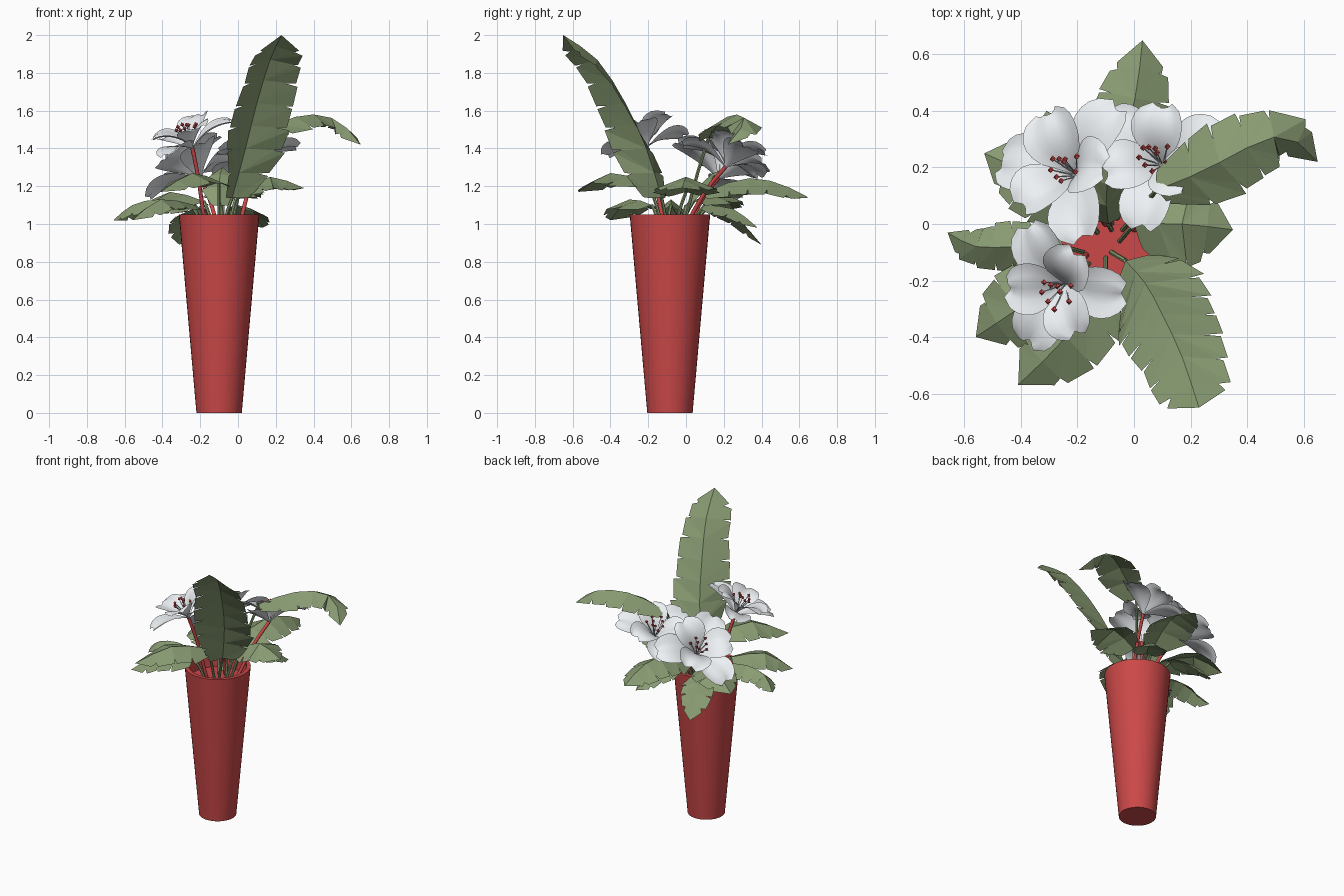
import bpy, math, random
from mathutils import Vector as V

if "Cube" in bpy.data.objects:
    bpy.data.objects.remove(bpy.data.objects["Cube"])

random.seed(4)


def material(name, rgb):
    m = bpy.data.materials.new(name)
    m.diffuse_color = (*rgb, 1)
    m.use_nodes = True
    m.node_tree.nodes["Principled BSDF"].inputs["Base Color"].default_value = m.diffuse_color
    return m


RED = material("red_glaze", (0.6, 0.065, 0.065))
GREEN = material("leaf_green", (0.25, 0.33, 0.17))
WHITE = material("petal_white", (0.85, 0.88, 0.91))


def mesh_object(name, verts, faces, mat, smooth=None):
    me = bpy.data.meshes.new(name)
    me.from_pydata([tuple(v) for v in verts], [], faces)
    me.materials.append(mat)
    ob = bpy.data.objects.new(name, me)
    bpy.context.collection.objects.link(ob)
    if smooth:
        bpy.ops.object.select_all(action='DESELECT')
        ob.select_set(True)
        bpy.context.view_layer.objects.active = ob
        bpy.ops.object.shade_smooth_by_angle(angle=math.radians(smooth))
    return ob


def curve_point(pts, t):
    """Catmull-Rom point, t in 0..1"""
    n = len(pts) - 1
    i = min(int(t * n), n - 1)
    u = t * n - i
    b, c = pts[i], pts[i + 1]
    a = pts[i - 1] if i > 0 else 2 * b - c
    d = pts[i + 2] if i + 2 <= n else 2 * c - b
    return 0.5 * (2 * b + (c - a) * u + (2 * a - 5 * b + 4 * c - d) * u ** 2
                  + (3 * b - a - 3 * c + d) * u ** 3)


def tube(verts, faces, pts, r, sides=6, rings=6):
    base = len(verts)
    for i in range(rings):
        t = i / (rings - 1)
        p = curve_point(pts, t)
        d = (curve_point(pts, min(t + .02, 1)) - curve_point(pts, max(t - .02, 0))).normalized()
        x = d.cross(V((0.3, 1, 0.1))).normalized()
        y = d.cross(x)
        for k in range(sides):
            a = k * math.tau / sides
            verts.append(p + r * (x * math.cos(a) + y * math.sin(a)))
    for i in range(rings - 1):
        for k in range(sides):
            q, s = base + i * sides, (k + 1) % sides
            faces.append((q + k, q + s, q + sides + s, q + sides + k))


# tapered pot with rim and inner floor
profile = [(0.12, 0), (0.213, 1.05), (0.187, 1.05), (0.18, 0.96)]
N = 40
verts = [(-0.1 + r * math.cos(k * math.tau / N), -0.085 + r * math.sin(k * math.tau / N), z)
         for r, z in profile for k in range(N)]
faces = [(i * N + k, i * N + (k + 1) % N, (i + 1) * N + (k + 1) % N, (i + 1) * N + k)
         for i in range(3) for k in range(N)]
faces += [tuple(range(N))[::-1], tuple(range(3 * N, 4 * N))]
mesh_object("pot", verts, faces, RED, 35)


# torn leaves: folded blade of strips on a curved midrib, plus a stalk
def leaf(name, path, half, strips, droop=0.35, taper=0.5):
    pts = [V(p) for p in path]
    blade = pts[1:]
    verts, faces = [], []
    root, knee = pts[0], pts[1]
    tube(verts, faces, [root, root.lerp(knee, .5) + V((0, 0, .02)), knee], 0.009)

    def frame(t):
        d = (curve_point(blade, min(t + .03, 1)) - curve_point(blade, max(t - .03, 0))).normalized()
        side = d.cross(V((0, 0, 1))).normalized()
        return curve_point(blade, t), d, side, side.cross(d)

    def width(t):
        return half * min(1, 0.5 + 2.6 * t) * (1 - taper * max(0, t - .4) / .6)

    def edge(t, f, s):
        p, d, side, up = frame(min(t, 1))
        w = width(min(t, 1)) * f
        return p + side * s * w - up * w * droop + d * w * 0.15

    for s in (-1, 1):
        for i in range(strips):
            a, b = i / strips, (i + 1) / strips
            c = b - a
            ring = [frame(a)[0], edge(a, random.uniform(.6, .8), s)]
            if i < strips - 1:
                ring += [edge(a + .05 * c, random.uniform(.92, 1.02), s),
                         edge(b - .08 * c, random.uniform(.97, 1.06), s),
                         edge(b, random.uniform(.6, .8), s)]
            else:
                ring += [edge(a + .25 * c, .85, s)]
            ring.append(frame(b)[0])
            k = len(verts)
            verts += ring
            # fan from the midrib start
            for j in range(1, len(ring) - 1):
                f = (k, k + j, k + j + 1)
                faces.append(f if s > 0 else f[::-1])
    mesh_object(name, verts, faces, GREEN)


leaf("tall_leaf", [(-.08, -.1, .96), (-.03, -.13, 1.14), (.04, -.21, 1.4), (.1, -.32, 1.64),
                   (.17, -.47, 1.87), (.23, -.65, 2.0)], .18, 8, .5, .35)
leaf("arching_leaf", [(-.04, -.02, .96), (.08, .12, 1.46), (.25, .19, 1.55), (.4, .27, 1.58),
                      (.54, .31, 1.54), (.65, .22, 1.42)], .135, 6, .5, .6)
leaf("back_leaf", [(-.08, 0, .96), (-.08, .1, 1.17), (-.03, .3, 1.24), (.01, .48, 1.22),
                   (.03, .65, 1.14)], .155, 5, .55)
leaf("right_leaf", [(-.05, -.06, .96), (.0, 0, 1.17), (.17, .0, 1.25), (.35, -.02, 1.19)],
     .17, 4, .4)
leaf("left_leaf", [(-.18, -.1, .96), (-.25, -.08, 1.1), (-.42, -.08, 1.13), (-.56, -.08, 1.1),
                   (-.66, -.03, 1.02)], .09, 6, .8)
leaf("back_left_leaf", [(-.13, -.03, .96), (-.18, .04, 1.12), (-.36, .17, 1.17),
                        (-.53, .25, 1.08)], .15, 4)
leaf("drooping_leaf", [(-.14, .03, .96), (-.2, .12, 1.09), (-.27, .27, 1.03),
                       (-.31, .4, .89)], .11, 4, .25)
leaf("low_back_leaf", [(-.06, .02, .96), (-.02, .1, 1.1), (.07, .25, 1.08),
                       (.13, .38, .98)], .11, 4, .4)
leaf("front_left_leaf", [(-.16, -.14, .96), (-.23, -.18, 1.1), (-.41, -.3, 1.13),
                         (-.56, -.4, 1.02)], .15, 4)
leaf("front_leaf", [(-.1, -.12, .96), (-.1, -.2, 1.22), (-.24, -.4, 1.27),
                    (-.41, -.57, 1.17)], .16, 4)
leaf("inner_leaf", [(-.08, -.02, .96), (-.09, 0, 1.1), (-.1, .1, 1.24), (-.08, .22, 1.3)],
     .09, 3)


# flowers: three open outer petals, three raised inner ones, stamens, stem
def flower(name, centre, normal, root, size, phase):
    c, n = V(centre), V(normal).normalized()
    ex = V((1, 0, 0)) - n * n.x
    ex.normalize()
    ey = n.cross(ex)
    verts, faces = [], []
    NU, NV = 10, 8
    for k in range(6):
        inner = k % 2
        ang = phase + k * math.tau / 6
        out = ex * math.cos(ang) + ey * math.sin(ang)
        side = n.cross(out)
        length = size * (0.9 if inner else 1.05)
        rise = math.radians(60 if inner else 34)
        bend = math.radians(75 if inner else 55)
        p = c + n * (.01 if inner else 0)
        start = len(verts)
        for i in range(NU + 1):
            u = i / NU
            a = rise - bend * u * u
            step = out * math.cos(a) + n * math.sin(a)
            up = n * math.cos(a) - out * math.sin(a)
            if i:
                p = p + step * length / NU
            w = size * .36 * (.1 + .9 * math.sin(min(1, u / .65) * math.pi / 2) ** 1.4)
            if u > .65:
                w *= math.sqrt(max(0.1, 1 - ((u - .65) / .38) ** 2))
            for j in range(NV + 1):
                v = 2 * j / NV - 1
                cup = w * .28 * v * v * (1 - .6 * u) + .006 * math.sin(5 * v + k) * u
                notch = -.02 * u ** 4 * (1 - abs(v))
                verts.append(p + side * v * w + up * cup + step * notch)
        for i in range(NU):
            for j in range(NV):
                q = start + i * (NV + 1) + j
                faces.append((q, q + NV + 1, q + NV + 2, q + 1))
    mesh_object(name + "_petals", verts, faces, WHITE, 60)

    # white filaments with red tips
    fv, ff, tv, tf = [], [], [], []
    for k in range(9):
        a = k * 2.4
        r = .025 + .04 * (k % 3) / 2
        d = ex * math.cos(a) + ey * math.sin(a)
        tip = c + d * r + n * random.uniform(.11, .14)
        tube(fv, ff, [c, c + d * r * .4 + n * .05, tip][::-1], .0025, 4, 4)
        b = len(tv)
        tv += [tip + s * h for s, h in ((ex, .012), (ey, .012), (-ex, .012), (-ey, .012),
                                        (n, .013), (-n, .013))]
        for j in range(4):
            m = (j + 1) % 4
            tf += [(b + j, b + m, b + 4), (b + m, b + j, b + 5)]
    mesh_object(name + "_filaments", fv, ff, WHITE)
    mesh_object(name + "_anthers", tv, tf, RED)

    # stem
    sv, sf = [], []
    root = V(root)
    tube(sv, sf, [root, root.lerp(c, .55) + V((0, 0, .03)), c + n * .005], .011, 8, 10)
    mesh_object(name + "_stem", sv, sf, RED, 60)


flower("back_left_flower", (-.2, .17, 1.24), (-.5, .33, .8), (-.1, 0, .96), .3, .75)
flower("back_right_flower", (.1, .21, 1.3), (-.3, .28, .9), (0, -.02, .96), .27, .3)
flower("front_left_flower", (-.24, -.21, 1.4), (-.36, -.22, .9), (-.17, -.11, .96), .26, .0)
